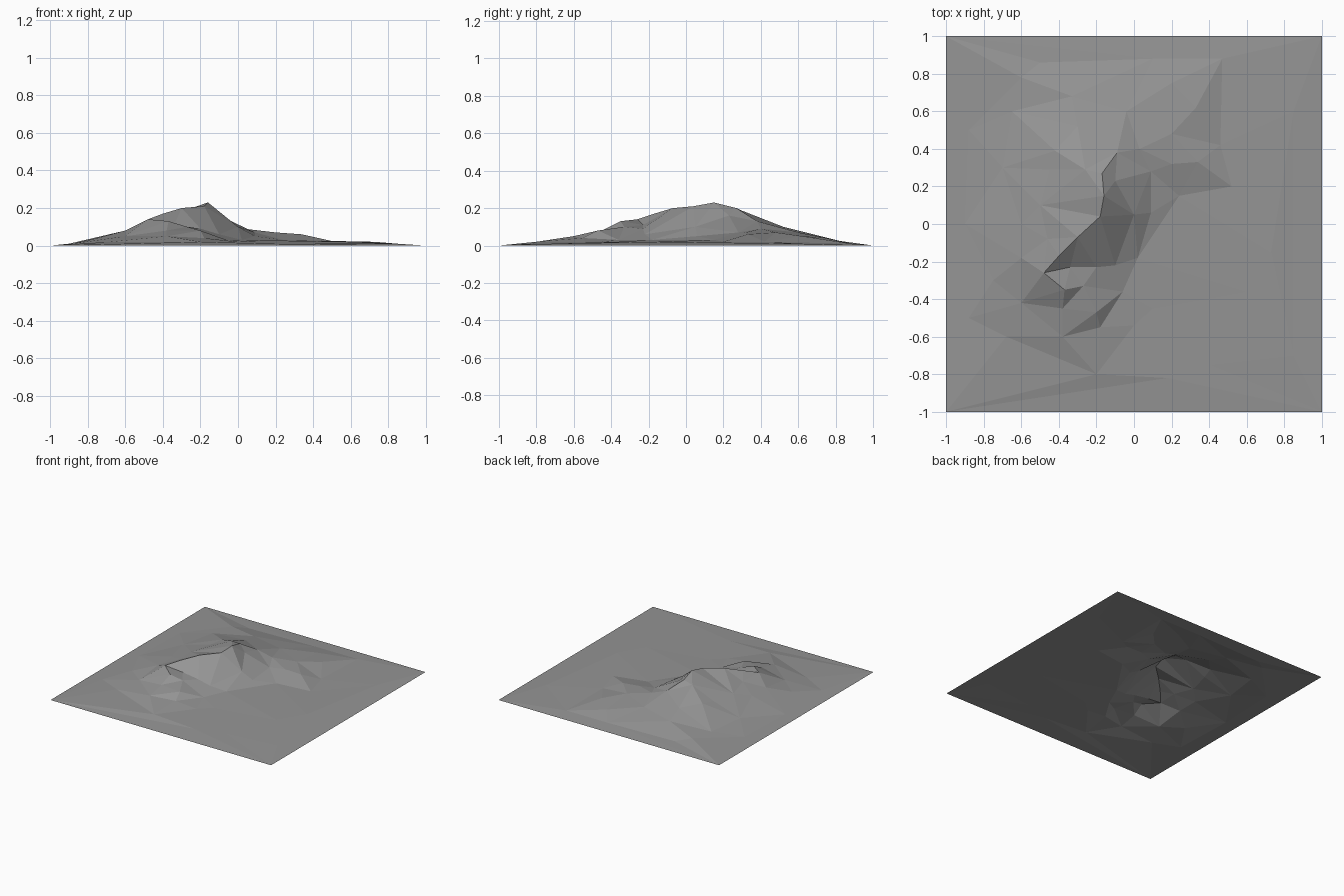
import bpy
import bmesh
from mathutils import Vector
from mathutils.geometry import delaunay_2d_cdt

default_cube = bpy.data.objects.get("Cube")
if default_cube:
    bpy.data.objects.remove(default_cube, do_unlink=True)

SCALE = 0.01          # terrain lines are surveyed in hundredths of a unit
survey_points = []    # every surveyed point of the landscape
crease_edges = []     # pairs of points that must stay joined by an edge


def crease(*points):
    """Survey a connected line, such as a ridge or a cliff foot."""
    first = len(survey_points)
    survey_points.extend(Vector(point) * SCALE for point in points)
    last = len(survey_points) - 1
    crease_edges.extend((index, index + 1) for index in range(first, last))


def scatter(*points):
    """Survey loose points that only guide the slope."""
    survey_points.extend(Vector(point) * SCALE for point in points)


def border():
    """Survey the square outline, lying on the ground."""
    corners = [(-100, -100, 0), (100, -100, 0), (100, 100, 0), (-100, 100, 0)]
    crease(*corners, corners[0])


def build_terrain(name, material):
    """Triangulate all surveyed points into one faceted sheet."""
    flat_points = [point.xy for point in survey_points]
    result = delaunay_2d_cdt(flat_points, crease_edges, [], 0, 0.0001)
    positions, faces, sources = result[0], result[2], result[3]

    mesh = bpy.data.meshes.new(name)
    terrain = bmesh.new()
    vertices = []
    for position, source in zip(positions, sources):
        if source:
            height = survey_points[source[0]].z
        else:
            nearest = min(survey_points, key=lambda p: (p.xy - position).length)
            height = nearest.z
        vertices.append(terrain.verts.new((position.x, position.y, height)))
    for face in faces:
        terrain.faces.new([vertices[index] for index in face])

    # Turn every face skyward
    terrain.normal_update()
    downward = [face for face in terrain.faces if face.normal.z < 0]
    bmesh.ops.reverse_faces(terrain, faces=downward)
    terrain.to_mesh(mesh)
    terrain.free()

    mesh.materials.append(material)
    sheet = bpy.data.objects.new(name, mesh)
    bpy.context.collection.objects.link(sheet)
    return sheet


def make_material(name, colour):
    material = bpy.data.materials.new(name)
    material.use_nodes = True
    material.diffuse_color = colour
    shader = material.node_tree.nodes["Principled BSDF"]
    shader.inputs["Base Color"].default_value = colour
    return material


border()

# Main ridge, from the front shoulder over the summit and down the back
crease((-48, -26, 14), (-40, -17, 17), (-30, -7, 20), (-18, 4, 21),
       (-16, 15, 23), (-17, 27, 20), (-26, 29, 19), (-42, 39, 12))

# Foot of the steep eastern cliff
crease((-34, -23, 11), (-20, -23, 9), (-10, -22, 6), (0, 5, 10),
       (-10, 23, 16), (-9, 38, 13))

# Lower skirt below the cliff
crease((-18, -55, 4), (-6, -36, 3), (2, -18, 3), (9, 6, 5), (9, 28, 7))

# Front spur and gully
crease((-37, -35, 13), (-38, -45, 8))
crease((-27, -33, 10), (-20, -47, 8))

# Knoll at the back left, with its sharp southern lip
crease((3, 40, 9), (20, 48, 7), (33, 62, 5), (47, 88, 1))
crease((20, 32, 7), (34, 33, 6), (52, 20, 2))
scatter((24, 15, 3), (46, 42, 2))

# Broad low shelf to the east
crease((10, -45, 2), (60, -36, 2), (73, -15, 2))

# Southern foothills
crease((-60, -42, 5), (-38, -60, 5), (-20, -80, 2))
scatter((-68, -60, 2), (0, -54, 2), (18, -82, 1), (40, -75, 1))

# Northern slope
crease((-60, 78, 3), (-33, 68, 6), (-4, 60, 7), (20, 75, 4))
scatter((-30, 52, 10), (-50, 86, 1), (10, 88, 1))

# Western slope
crease((-75, -30, 4), (-60, -18, 8), (-60, 0, 8), (-70, 30, 4), (-65, 60, 3))
scatter((-50, 10, 11), (-45, 29, 11), (-46, -8, 13))

# Nearly flat rim
scatter((-88, -50, 1), (-90, 0, 1), (-88, 50, 1), (85, 60, 1), (85, -70, 1))

rock = make_material("grey rock", (0.3, 0.3, 0.3, 1.0))
build_terrain("terrain", rock)
